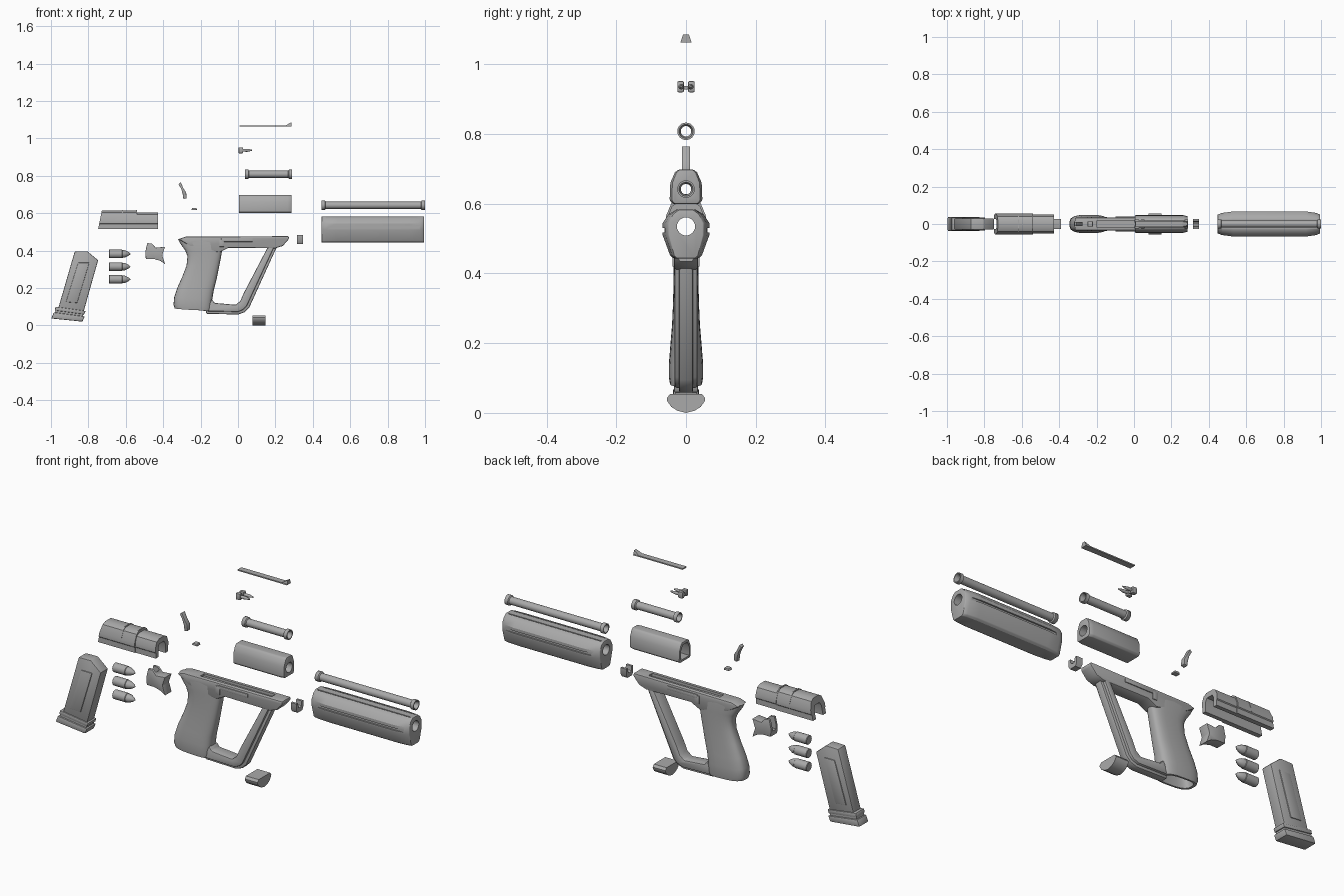
import bpy, bmesh, math
from mathutils import Vector

cube = bpy.data.objects.get("Cube")
if cube:
    bpy.data.objects.remove(cube)

grey = bpy.data.materials.new("mid grey")
grey.use_nodes = True
tone = (0.4, 0.4, 0.4, 1)
grey.diffuse_color = tone
grey.node_tree.nodes["Principled BSDF"].inputs["Base Color"].default_value = tone


def activate(ob):
    bpy.ops.object.select_all(action='DESELECT')
    ob.select_set(True)
    bpy.context.view_layer.objects.active = ob


def loft(name, rings, bevel=0, caps=True, smooth=True):
    """Skin a list of closed rings, then bevel and shade."""
    bm = bmesh.new()
    loops = [[bm.verts.new(p) for p in ring] for ring in rings]
    n = len(loops[0])
    for a, b in zip(loops, loops[1:]):
        for i in range(n):
            j = (i + 1) % n
            bm.faces.new((a[i], a[j], b[j], b[i]))
    if caps:
        bm.faces.new(loops[0][::-1])
        bm.faces.new(loops[-1])
    bmesh.ops.recalc_face_normals(bm, faces=bm.faces)
    mesh = bpy.data.meshes.new(name)
    bm.to_mesh(mesh)
    bm.free()
    mesh.materials.append(grey)
    ob = bpy.data.objects.new(name, mesh)
    bpy.context.collection.objects.link(ob)
    activate(ob)
    if bevel:
        mod = ob.modifiers.new("Bevel", 'BEVEL')
        mod.width, mod.segments, mod.angle_limit = bevel, 2, math.radians(35)
        bpy.ops.object.modifier_apply(modifier=mod.name)
    if smooth:
        bpy.ops.object.shade_smooth_by_angle(angle=math.radians(32))
    return ob


def side_plate(name, pts, half, bevel=0):
    """Outline in x, z given thickness across y."""
    return loft(name, [[(x, y, z) for x, z in pts] for y in (-half, half)], bevel)


def section(name, half_pts, stations, bevel=0):
    """Mirrored y, z half section carried along x; stations are (x, y scale)."""
    pts = half_pts + [(-y, z) for y, z in reversed(half_pts) if y]
    return loft(name, [[(x, y * s, z) for y, z in pts] for x, s in stations], bevel)


def turned(name, profile, z, y=0, sides=24, closed=False):
    """Turn an x, radius profile about an axis along x."""
    if closed:
        profile = profile + profile[:1]
    rings = [[(x, y + r * math.cos(math.tau * i / sides), z + r * math.sin(math.tau * i / sides))
              for i in range(sides)] for x, r in profile]
    ob = loft(name, rings, caps=not closed)
    if closed:
        bm = bmesh.new()
        bm.from_mesh(ob.data)
        bmesh.ops.remove_doubles(bm, verts=bm.verts, dist=1e-5)
        bmesh.ops.recalc_face_normals(bm, faces=bm.faces)
        bm.to_mesh(ob.data)
        bm.free()
    return ob


def box(name, x, y, z, bevel=0):
    return loft(name, [[(a, y[0], z[0]), (a, y[1], z[0]), (a, y[1], z[1]), (a, y[0], z[1])] for a in x], bevel)


def cut(ob, *cutters):
    for c in cutters:
        c.hide_render = True
        activate(ob)
        mod = ob.modifiers.new("Cut", 'BOOLEAN')
        mod.operation, mod.solver, mod.object = 'DIFFERENCE', 'EXACT', c
        bpy.ops.object.modifier_apply(modifier=mod.name)
        bpy.data.objects.remove(c)
    bpy.ops.object.shade_smooth_by_angle(angle=math.radians(32))


# Long front shroud with bore and long slots
shroud = section("long_shroud",
                 [(0.028, 0.583), (0.05, 0.57), (0.067, 0.545), (0.067, 0.51), (0.045, 0.45), (0.034, 0.443)],
                 [(0.447, 0.75), (0.47, 0.88), (0.53, 1), (0.92, 1), (0.975, 0.88), (0.995, 0.75)], 0.003)
cut(shroud, turned("bore", [(0.4, 0.026), (1.1, 0.026)], 0.535))
for s in (-1, 1):
    cut(shroud,
        box("side_slot", (0.49, 0.97), sorted((s * 0.059, s * 0.09)), (0.518, 0.53)),
        box("top_slot", (0.46, 0.98), sorted((s * 0.017, s * 0.023)), (0.576, 0.6)))

# Tubes with end collars
for name, a, b, z in (("long_tube", 0.447, 1.0, 0.642), ("short_tube", 0.037, 0.29, 0.808)):
    c = 0.018
    turned(name, [(a, 0.025), (a + c, 0.025), (a + c + 0.004, 0.019), (b - c - 0.004, 0.019), (b - c, 0.025),
                  (b, 0.025), (b, 0.02), (b - c, 0.015), (a + c, 0.015), (a, 0.02)], z, closed=True)

# Short shroud, hollow from behind
short = section("short_shroud",
                [(0.022, 0.698), (0.032, 0.69), (0.045, 0.66), (0.047, 0.61), (0.038, 0.6)],
                [(0.005, 1), (0.265, 1), (0.287, 0.88)], 0.003)
cut(short, turned("bore", [(-0.1, 0.025), (0.4, 0.025)], 0.642),
    section("cavity", [(0.018, 0.685), (0.034, 0.655), (0.034, 0.612)], [(-0.05, 1), (0.24, 1)]))

# Slide with open underside: taller rear, slimmer front
slide_parts = (("slide_rear", (-0.735, -0.54), 0.613, 0.056),
               ("slide_front", (-0.541, -0.427), 0.604, 0.052))
for name, (a, b), top, w in slide_parts:
    pts = [(0.022, top), (0.04, top - 0.01), (w, 0.565), (w, 0.545), (w - 0.004, 0.541), (w - 0.004, 0.514),
           (0.028, 0.514), (0.028, 0.56), (0.018, 0.578)]
    body = section(name, pts, [(a, 1), (b, 1)])
    if name == "slide_rear":
        for v in body.data.vertices:
            if v.co.x < a + 0.01:
                v.co.x = -0.748 + (v.co.z - 0.514) * 0.2
for x in (-0.62, -0.545):
    section("slide_band", [(0.023, 0.616), (0.041, 0.604), (0.057, 0.566), (0.057, 0.55), (0.05, 0.55), (0.03, 0.6)],
            [(x, 1), (x + 0.006, 1)])

# Grip: stacked oval sections, open at the base
rows = [(0.463, -0.322, -0.08, 0.034), (0.44, -0.31, -0.08, 0.036), (0.4, -0.282, -0.085, 0.036),
        (0.37, -0.27, -0.09, 0.036), (0.32, -0.275, -0.1, 0.037), (0.26, -0.298, -0.115, 0.04),
        (0.2, -0.325, -0.13, 0.045), (0.15, -0.341, -0.138, 0.049), (0.11, -0.345, -0.14, 0.049),
        (0.09, -0.338, -0.145, 0.046)]
well = [(0.09, -0.325, -0.16, 0.037), (0.17, -0.31, -0.16, 0.032)]


def oval(z, xb, xf, h, n=28):
    mid, half, ring = (xb + xf) / 2, (xf - xb) / 2, []
    for i in range(n):
        c, s = math.cos(math.tau * i / n), math.sin(math.tau * i / n)
        x = mid + half * math.copysign(abs(c) ** 0.65, c)
        ring.append((x, h * math.copysign(abs(s) ** 0.65, s), z - 0.015 * (c + 1) / 2 * (z < 0.3)))
    return ring


loft("grip", [oval(*r) for r in rows + well])

# Frame rail with a shallow top channel
rail = side_plate("frame_rail", [(-0.318, 0.462), (-0.28, 0.474), (0.272, 0.477), (0.272, 0.462), (0.24, 0.425),
                                 (0.2, 0.412), (-0.05, 0.415), (-0.1, 0.39), (-0.25, 0.42)], 0.035, 0.006)
cut(rail, box("channel", (-0.2, 0.2), (-0.015, 0.015), (0.462, 0.5)))
for s in (-1, 1):
    y = sorted((s * 0.033, s * 0.039))
    box("frame_lever", (-0.09, 0.08), y, (0.447, 0.465), 0.002)
    box("frame_catch", (-0.1, -0.075), y, (0.42, 0.46), 0.002)

# Hand guard: broad band plus a central rib outside it
inner = [(0.16, 0.42), (0.032, 0.175), (0.012, 0.13), (-0.012, 0.11), (-0.125, 0.12), (-0.14, 0.14)]
for name, o, half in (("guard_band", 0.014, 0.033), ("guard_rib", 0, 0.02)):
    outer = [(-0.17, 0.085), (-0.17, 0.062 + o), (0.0, 0.058 + o), (0.035 - o / 2, 0.07 + o),
             (0.06 - o, 0.095 + o / 2), (0.208 - o, 0.42)]
    side_plate(name, outer + inner, half, 0.006)

# Magazine, raised side panels and stepped base
side_plate("magazine_body", [(-0.873, 0.395), (-0.805, 0.396), (-0.748, 0.348), (-0.825, 0.075), (-0.96, 0.095)],
           0.03, 0.005)
side_plate("magazine_panel", [(-0.855, 0.335), (-0.795, 0.335), (-0.86, 0.12), (-0.92, 0.125)], 0.034, 0.003)
side_plate("base_collar", [(-0.975, 0.1), (-0.815, 0.077), (-0.822, 0.058), (-0.98, 0.08)], 0.034, 0.004)
side_plate("base_neck", [(-0.975, 0.085), (-0.825, 0.063), (-0.83, 0.045), (-0.98, 0.06)], 0.03)
side_plate("base_plate", [(-0.985, 0.07), (-0.82, 0.048), (-0.832, 0.02), (-0.998, 0.037)], 0.037, 0.005)

# Three rounded slugs
for i in range(3):
    turned("slug", [(-0.69, 0.021), (-0.688, 0.023), (-0.62, 0.023), (-0.618, 0.021), (-0.603, 0.019),
                    (-0.585, 0.01), (-0.576, 0.002)], 0.382 - 0.068 * i, sides=20)

# Bracket, rear lever and small pin
bracket = side_plate("bracket", [(-0.485, 0.44), (-0.46, 0.437), (-0.44, 0.415), (-0.39, 0.42), (-0.405, 0.375),
                                 (-0.39, 0.328), (-0.415, 0.345), (-0.45, 0.355), (-0.493, 0.355), (-0.495, 0.395)],
                     0.027, 0.002)
cut(bracket, box("bracket_gap", (-0.6, -0.45), (-0.015, 0.015), (0.38, 0.5)))
side_plate("rear_lever", [(-0.318, 0.755), (-0.307, 0.765), (-0.29, 0.73), (-0.277, 0.71), (-0.275, 0.68),
                          (-0.292, 0.675), (-0.296, 0.705), (-0.304, 0.73)], 0.012, 0.002)
side_plate("small_pin", [(-0.25, 0.617), (-0.245, 0.628), (-0.222, 0.628), (-0.219, 0.617)], 0.013, 0.002)

# Half-round base plug
section("base_plug", [(0.046, 0.054), (0.055, 0.042), (0.054, 0.034), (0.042, 0.017), (0.024, 0.006), (0.0, 0.0)],
        [(0.077, 1), (0.148, 1)])

# Notched front block
section("front_block", [(0.027, 0.482), (0.027, 0.45), (0.018, 0.435), (0.0, 0.435)][::-1]
        + [(0.015, 0.482), (0.012, 0.46), (0.0, 0.455)], [(0.315, 1), (0.347, 1)])

# Top strip with raised front ramp
box("sight_strip", (0.008, 0.285), (-0.015, 0.015), (1.063, 1.069))
ramp = side_plate("sight_ramp", [(0.245, 1.063), (0.285, 1.063), (0.285, 1.086)], 0.016)
for v in ramp.data.vertices:
    if v.co.z > 1.08:
        v.co.y *= 0.5

# Twin rear sight posts on a pointed stem
for s in (-1, 1):
    box("sight_post", (0.003, 0.028), sorted((s * 0.006, s * 0.025)), (0.92, 0.952), 0.004)
    turned("sight_stem", [(0.02, 0.007), (0.05, 0.008), (0.076, 0.003)], 0.936, y=s * 0.014, sides=12)
box("sight_bridge", (0.006, 0.025), (-0.01, 0.01), (0.928, 0.938))
